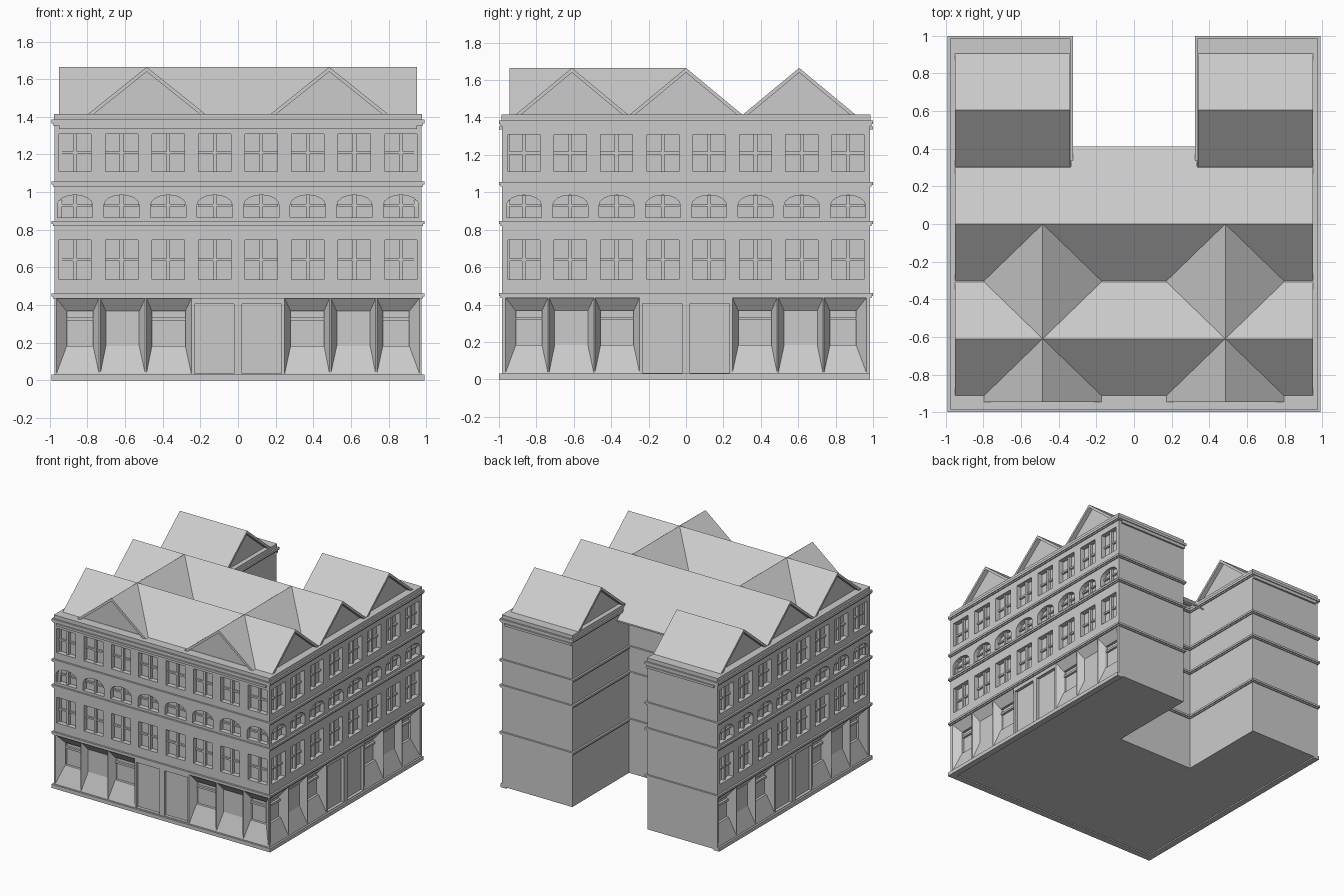
import bpy, bmesh, math

if "Cube" in bpy.data.objects:
    bpy.data.objects.remove(bpy.data.objects["Cube"])

WX, WY = 0.975, 0.985          # wall planes
NX, NY = 0.34, 0.25            # courtyard notch at the back


def loft(bm, sections):
    """Closed solid through a list of matching outlines."""
    rings = [[bm.verts.new(p) for p in s] for s in sections]
    n = len(rings[0])
    bm.faces.new(rings[0])
    bm.faces.new(rings[-1])
    for a, b in zip(rings, rings[1:]):
        for i in range(n):
            j = (i + 1) % n
            bm.faces.new((a[i], a[j], b[j], b[i]))


def finish(bm, name):
    bmesh.ops.recalc_face_normals(bm, faces=bm.faces)
    me = bpy.data.meshes.new(name)
    bm.to_mesh(me)
    bm.free()
    ob = bpy.data.objects.new(name, me)
    bpy.context.collection.objects.link(ob)
    return ob


def rect(u0, u1, z0, z1):
    return [(u0, z0), (u1, z0), (u1, z1), (u0, z1)]


def footprint(off, z):
    x, y, nx, ny = WX + off, WY + off, NX - off, NY + off
    return [(-x, -y, z), (x, -y, z), (x, y, z), (nx, y, z), (nx, ny, z),
            (-nx, ny, z), (-nx, y, z), (-x, y, z)]


def slab(bm, z0, z1, off):
    loft(bm, [footprint(off, z0), footprint(off, z1)])


def box(bm, x0, x1, y0, y1, z0, z1):
    loft(bm, [[(x, y, z) for x, y in rect(x0, x1, y0, y1)] for z in (z0, z1)])


# three decorated facades: (along, depth, height) -> world
SIDES = [lambda u, d, z: (u, -WY + d, z),
         lambda u, d, z: (WX - d, u, z),
         lambda u, d, z: (-WX + d, -u, z)]


def facade_loft(bm, place, layers):
    """layers: (outline, depth) pairs"""
    loft(bm, [[place(u, d, z) for u, z in o] for o, d in layers])


cut, bars = bmesh.new(), bmesh.new()
DEEP = 0.04
EDGES = [0.245, 0.49, 0.735, 0.968]
for place in SIDES:
    for k in range(8):
        u = (k - 3.5) * 0.2475
        # rectangular windows on two storeys
        for z0, z1 in ((0.535, 0.745), (1.11, 1.31)):
            facade_loft(cut, place, [(rect(u - .086, u + .086, z0, z1), d) for d in (-.02, DEEP)])
            facade_loft(bars, place, [(rect(u - .01, u + .01, z0, z1), d) for d in (.018, DEEP + .005)])
            zm = (z0 + z1) / 2
            facade_loft(bars, place, [(rect(u - .086, u + .086, zm - .007, zm + .007), d)
                                      for d in (.025, DEEP + .005)])
        # arched windows on the middle storey
        arch = [(u - .094, .865), (u + .094, .865)]
        arch += [(u + .094 * math.cos(t), .93 + .055 * math.sin(t))
                 for t in (math.pi * i / 8 for i in range(9))]
        facade_loft(cut, place, [(arch, d) for d in (-.02, DEEP)])
        facade_loft(bars, place, [(rect(u - .01, u + .01, .865, .984), d) for d in (.018, DEEP + .005)])
        facade_loft(bars, place, [(rect(u - .09, u + .09, .924, .936), d) for d in (.025, DEEP + .005)])
    for s in (-1, 1):
        # pair of doors
        facade_loft(cut, place, [(rect(*sorted((s * .022, s * .232)), .035, .405), d) for d in (-.02, .025)])
        # splayed shop bays
        for i in range(3):
            a, b = EDGES[i] + .003, EDGES[i + 1] - .003
            ins = .055 if i == 2 else .03
            outer = rect(s * a, s * b, .035, .436)
            inner = rect(s * (a + .032), s * (b - ins), .183, .367)
            layers = [(outer, -.02), (outer, 0), (inner, .05)]
            if i != 1:
                layers.append((inner, .07))
                facade_loft(bars, place, [(rect(s * (a + .032), s * (b - ins), .318, .334), d)
                                          for d in (.052, .075)])
            facade_loft(cut, place, layers)

# walls with all openings cut
bm = bmesh.new()
slab(bm, 0.01, 1.40, 0)
walls = finish(bm, "walls")
cutter = finish(cut, "opening_cutter")
cutter.hide_render = True
mod = walls.modifiers.new("openings", 'BOOLEAN')
mod.operation = 'DIFFERENCE'
mod.solver = 'EXACT'
mod.object = cutter
bpy.context.view_layer.objects.active = walls
bpy.ops.object.modifier_apply(modifier=mod.name)
bpy.data.objects.remove(cutter)
finish(bars, "window_bars")

# string courses between storeys
bm = bmesh.new()
for z in (0.435, 0.82, 1.03):
    slab(bm, z, z + .01, .008)
    slab(bm, z + .01, z + .026, .015)
finish(bm, "string_courses")

# cornice and roof deck
bm = bmesh.new()
slab(bm, 1.355, 1.365, .008)
slab(bm, 1.365, 1.385, .015)
slab(bm, 1.385, 1.415, .002)
finish(bm, "cornice")

# strips below the cornice, front and back
bm = bmesh.new()
box(bm, -.95, .95, -1, -.97, 1.335, 1.353)
for x0, x1 in ((-.95, -.34), (.34, .95)):
    box(bm, x0, x1, .97, 1, 1.335, 1.353)
finish(bm, "cornice_strips")

# plinth round the three decorated sides
bm = bmesh.new()
box(bm, -.99, .99, -1, -.95, 0, .03)
for s in (-1, 1):
    box(bm, *sorted((s * .94, s * .99)), -.95, .985, 0, .03)
finish(bm, "plinth")

# gabled roofs: overhanging chevron slab over a recessed gable
Z0, Z1 = 1.412, 1.665


def roof(name, c, h, a, b, axis, inset_b=.035):
    t = .025
    k = t * h / (Z1 - Z0)
    slabs = [(c - h, Z0), (c, Z1), (c + h, Z0), (c + h - k, Z0), (c, Z1 - t), (c - h + k, Z0)]
    core = [(c - h + k / 2, Z0), (c, Z1 - t / 2), (c + h - k / 2, Z0)]
    bm = bmesh.new()
    for prof, ends in ((slabs, (a, b)), (core, (a + .035, b - inset_b))):
        loft(bm, [[(e, p, z) if axis == 'X' else (p, e, z) for p, z in prof] for e in ends])
    return finish(bm, name)


roof("front_roof", -.61, .305, -.95, .95, 'X')
roof("middle_roof", 0, .305, -.95, .95, 'X')
for s, n in ((-1, "left"), (1, "right")):
    roof(n + "_wing_roof", .605, .305, *sorted((s * .34, s * .95)), 'X')
    roof(n + "_cross_gable", s * .485, .315, -.945, 0, 'Y', 0)

# courtyard eave: the middle roof slope carried on over the notch
bm = bmesh.new()
g = (Z1 - Z0) / .305
eave = [(.2, Z1 - .2 * g), (.412, Z1 - .412 * g), (.412, Z1 - .412 * g - .012), (.2, Z1 - .2 * g - .025)]
loft(bm, [[(x, y, z) for y, z in eave] for x in (-.335, .335)])
finish(bm, "courtyard_eave")
